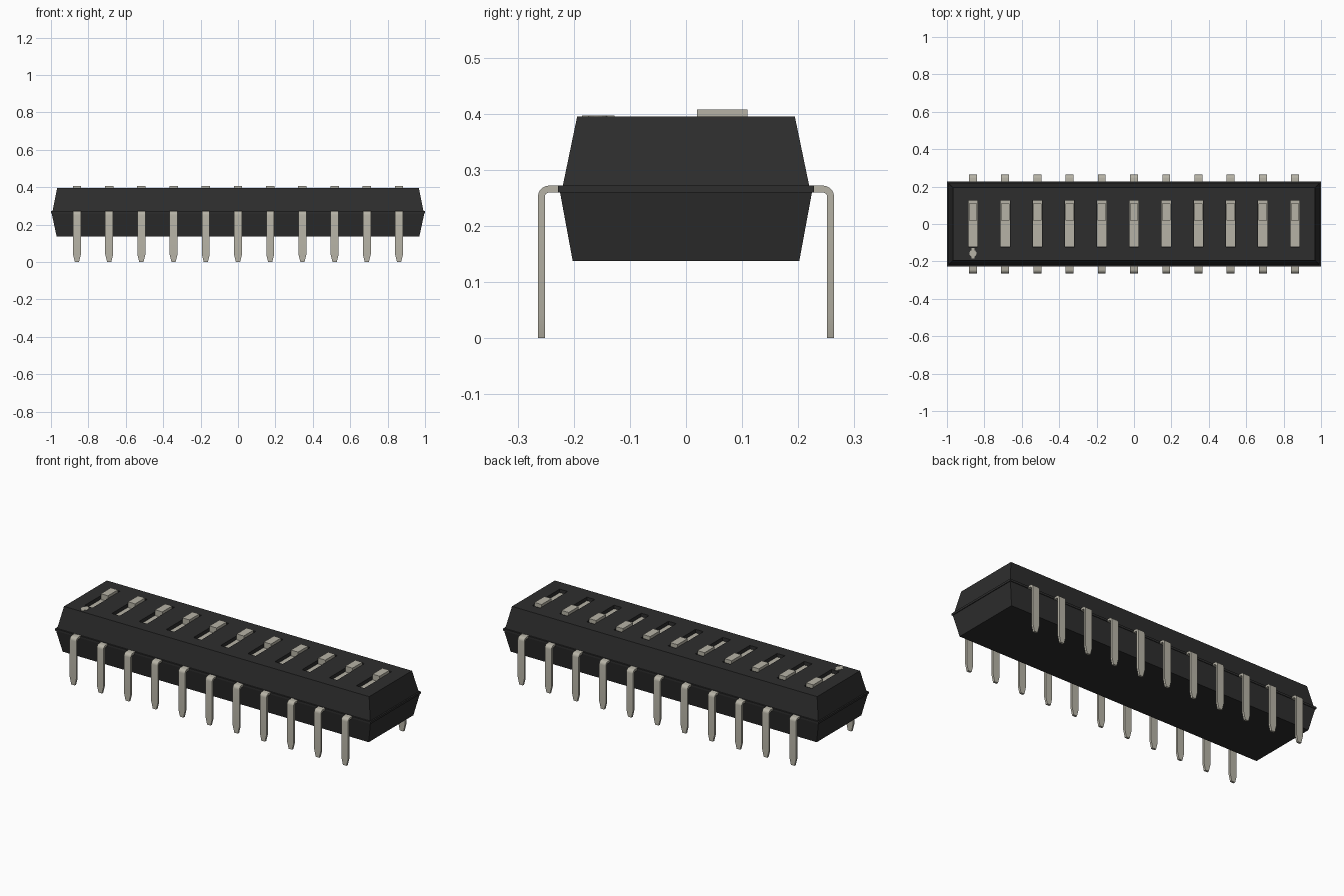
import bpy, bmesh, math
from mathutils import Vector

if "Cube" in bpy.data.objects:
    bpy.data.objects.remove(bpy.data.objects["Cube"], do_unlink=True)


def material(name, rgb, rough=0.6):
    m = bpy.data.materials.new(name)
    m.use_nodes = True
    m.diffuse_color = (*rgb, 1)
    bsdf = m.node_tree.nodes["Principled BSDF"]
    bsdf.inputs["Base Color"].default_value = (*rgb, 1)
    bsdf.inputs["Roughness"].default_value = rough
    return m


BLACK = material("black plastic", (0.027, 0.027, 0.027))
METAL = material("warm grey metal", (0.47, 0.45, 0.38))

PITCH, COUNT = 0.1722, 11
XS = [(i - (COUNT - 1) / 2) * PITCH for i in range(COUNT)]
TOP, FLOOR = 0.395, 0.372


def finish(name, bm, mat):
    bmesh.ops.recalc_face_normals(bm, faces=bm.faces)
    me = bpy.data.meshes.new(name)
    bm.to_mesh(me)
    bm.free()
    me.materials.append(mat)
    ob = bpy.data.objects.new(name, me)
    bpy.context.collection.objects.link(ob)
    return ob


def add_box(bm, x, y, z):
    vs = bmesh.ops.create_cube(bm, size=1)["verts"]
    for v in vs:
        v.co = Vector([(a + b) / 2 + c * (b - a) for c, (a, b) in zip(v.co, (x, y, z))])


def prism(bm, points, offset):
    # extrude a closed outline along an offset
    face = bm.faces.new([bm.verts.new(p) for p in points])
    res = bmesh.ops.extrude_face_region(bm, geom=[face])
    moved = [g for g in res["geom"] if isinstance(g, bmesh.types.BMVert)]
    bmesh.ops.translate(bm, vec=offset, verts=moved)


# Housing: stacked rectangular rings with a thin flange at the waist
bm = bmesh.new()
rings = []
for hx, hy, z in [(0.970, 0.202, 0.138), (0.996, 0.2245, 0.260), (1.0, 0.228, 0.260),
                  (1.0, 0.228, 0.272), (0.992, 0.2195, 0.272), (0.967, 0.194, TOP)]:
    rings.append([bm.verts.new((sx * hx, sy * hy, z))
                  for sx, sy in ((-1, -1), (1, -1), (1, 1), (-1, 1))])
for a, b in zip(rings, rings[1:]):
    for i in range(4):
        j = (i + 1) % 4
        bm.faces.new((a[i], a[j], b[j], b[i]))
bm.faces.new(rings[0][::-1])
bm.faces.new(rings[-1])
housing = finish("housing", bm, BLACK)

# Slots cut into the top of the housing
bm = bmesh.new()
for x in XS:
    add_box(bm, (x - 0.025, x + 0.025), (-0.122, 0.126), (FLOOR, TOP + 0.05))
cutter = finish("slot_cutter", bm, BLACK)
cutter.hide_render = True
mod = housing.modifiers.new("slots", "BOOLEAN")
mod.object, mod.operation, mod.solver = cutter, "DIFFERENCE", "EXACT"
bpy.context.view_layer.objects.active = housing
bpy.ops.object.modifier_apply(modifier=mod.name)
bpy.data.objects.remove(cutter, do_unlink=True)

for n, x in enumerate(XS, 1):
    # Metal-coloured slot floor
    bm = bmesh.new()
    add_box(bm, (x - 0.0245, x + 0.0245), (-0.1215, 0.1255), (FLOOR - 0.002, FLOOR + 0.003))
    finish(f"slot_floor_{n}", bm, METAL)
    # Sliding switch knob
    bm = bmesh.new()
    add_box(bm, (x - 0.0225, x + 0.0225), (0.020, 0.110), (FLOOR, 0.408))
    finish(f"slider_{n}", bm, METAL)

# Pins: bent strip with a tapered tip, one on each side per slot
OUT, T, HI, R = 0.264, 0.0125, 0.272, 0.020


def arc(radius):
    cy, cz = OUT - R, HI - R
    return [(cy + radius * math.sin(a), cz + radius * math.cos(a))
            for a in (math.pi / 2 * k / 5 for k in range(6))]


def pin(name, x, side):
    bm = bmesh.new()
    w = 0.021
    outer = [(0.20, HI)] + arc(R) + [(OUT, 0.04), (OUT, 0)]
    inner = [(0.20, HI - T)] + arc(R - T) + [(OUT - T, 0.04), (OUT - T, 0)]
    sections = []
    for (yo, zo), (yi, zi) in zip(outer, inner):
        h = 0.011 if zo == 0 else w
        sections.append([bm.verts.new((x + s * h, side * y, z))
                         for s, y, z in ((-1, yo, zo), (1, yo, zo), (1, yi, zi), (-1, yi, zi))])
    for a, b in zip(sections, sections[1:]):
        for i in range(4):
            j = (i + 1) % 4
            bm.faces.new((a[i], a[j], b[j], b[i]))
    bm.faces.new(sections[0])
    bm.faces.new(sections[-1])
    ob = finish(name, bm, METAL)
    bpy.ops.object.select_all(action="DESELECT")
    ob.select_set(True)
    bpy.context.view_layer.objects.active = ob
    bpy.ops.object.shade_smooth_by_angle(angle=math.radians(25))


for n, x in enumerate(XS, 1):
    pin(f"front_pin_{n}", x, -1)
    pin(f"back_pin_{n}", x, 1)

# First-position marker: a dot with a short neck
bm = bmesh.new()
dot = [(XS[0] + 0.019 * math.cos(a), -0.157 + 0.019 * math.sin(a), TOP - 0.002)
       for a in (math.tau * k / 16 for k in range(16))]
prism(bm, dot, (0, 0, 0.004))
add_box(bm, (XS[0] - 0.009, XS[0] + 0.009), (-0.185, -0.127), (TOP - 0.002, TOP + 0.0015))
finish("position_marker", bm, METAL)
